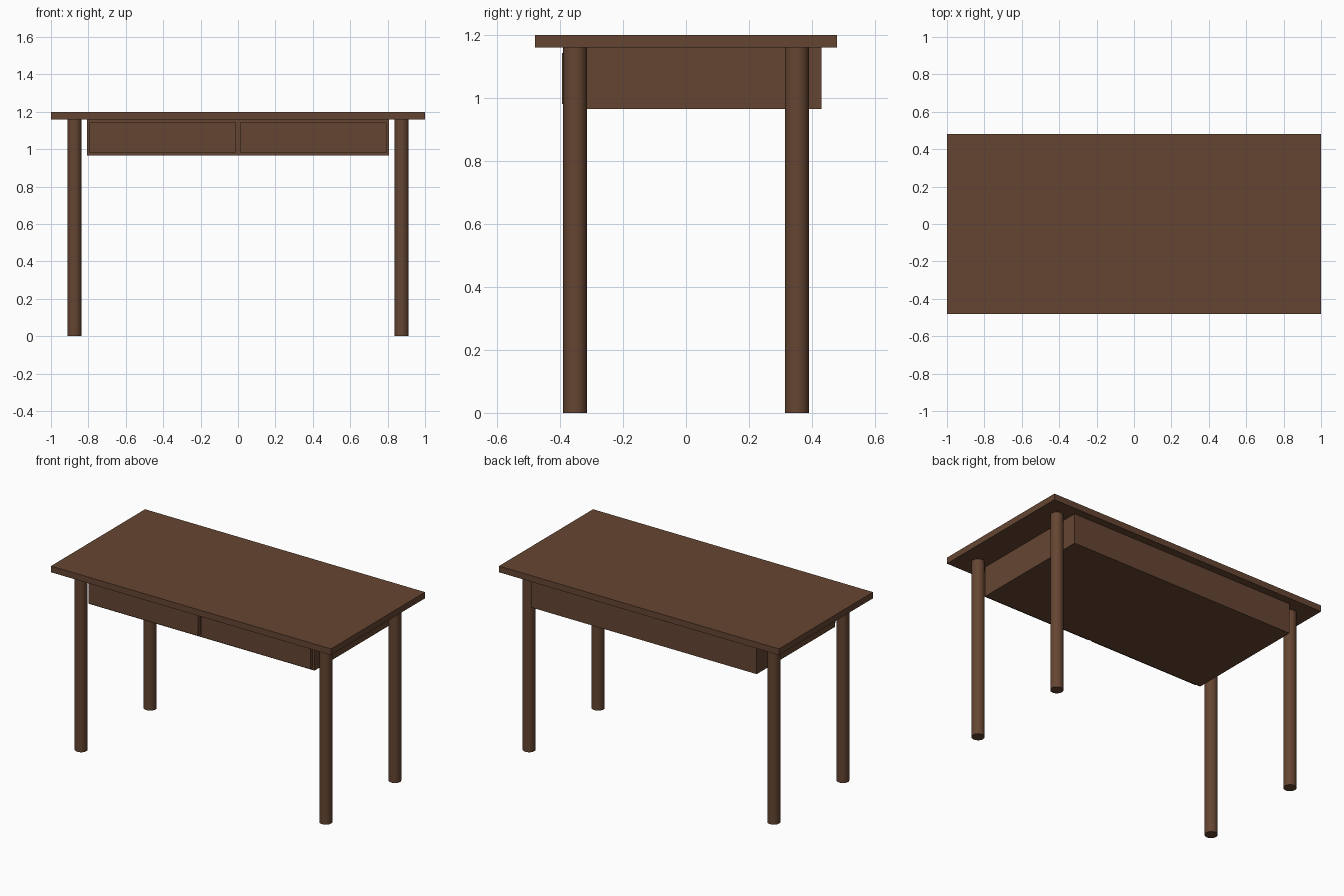
import bpy, math

if "Cube" in bpy.data.objects:
    bpy.data.objects.remove(bpy.data.objects["Cube"])

wood = bpy.data.materials.new("dark_brown_wood")
wood.diffuse_color = (0.13, 0.06, 0.032, 1)
wood.use_nodes = True
wood.node_tree.nodes["Principled BSDF"].inputs["Base Color"].default_value = wood.diffuse_color


def box(name, x, y, z):
    """Box from (min, max) ranges on each axis."""
    bpy.ops.mesh.primitive_cube_add(
        size=1, location=[(a + b) / 2 for a, b in (x, y, z)])
    ob = bpy.context.object
    ob.name = name
    ob.scale = [b - a for a, b in (x, y, z)]
    bpy.ops.object.transform_apply(location=False, rotation=False, scale=True)
    ob.data.materials.append(wood)
    return ob


# Table top
box("table_top", (-1, 1), (-0.48, 0.48), (1.16, 1.2))

# Drawer case, set towards the back
box("drawer_case", (-0.806, 0.806), (-0.37, 0.43), (0.966, 1.16))

# Two raised drawer fronts
for side, s in (("left", -1), ("right", 1)):
    box(side + "_drawer_front", sorted((s * 0.01, s * 0.793)),
        (-0.394, -0.37), (0.981, 1.143))

# Four round legs
for side, sx in (("left", -1), ("right", 1)):
    for end, sy in (("front", -1), ("back", 1)):
        bpy.ops.mesh.primitive_cylinder_add(
            vertices=32, radius=0.038, depth=1.16,
            location=(sx * 0.874, sy * 0.352, 0.58))
        leg = bpy.context.object
        leg.name = f"{end}_{side}_leg"
        leg.data.materials.append(wood)
        bpy.ops.object.shade_smooth_by_angle(angle=math.radians(30))
